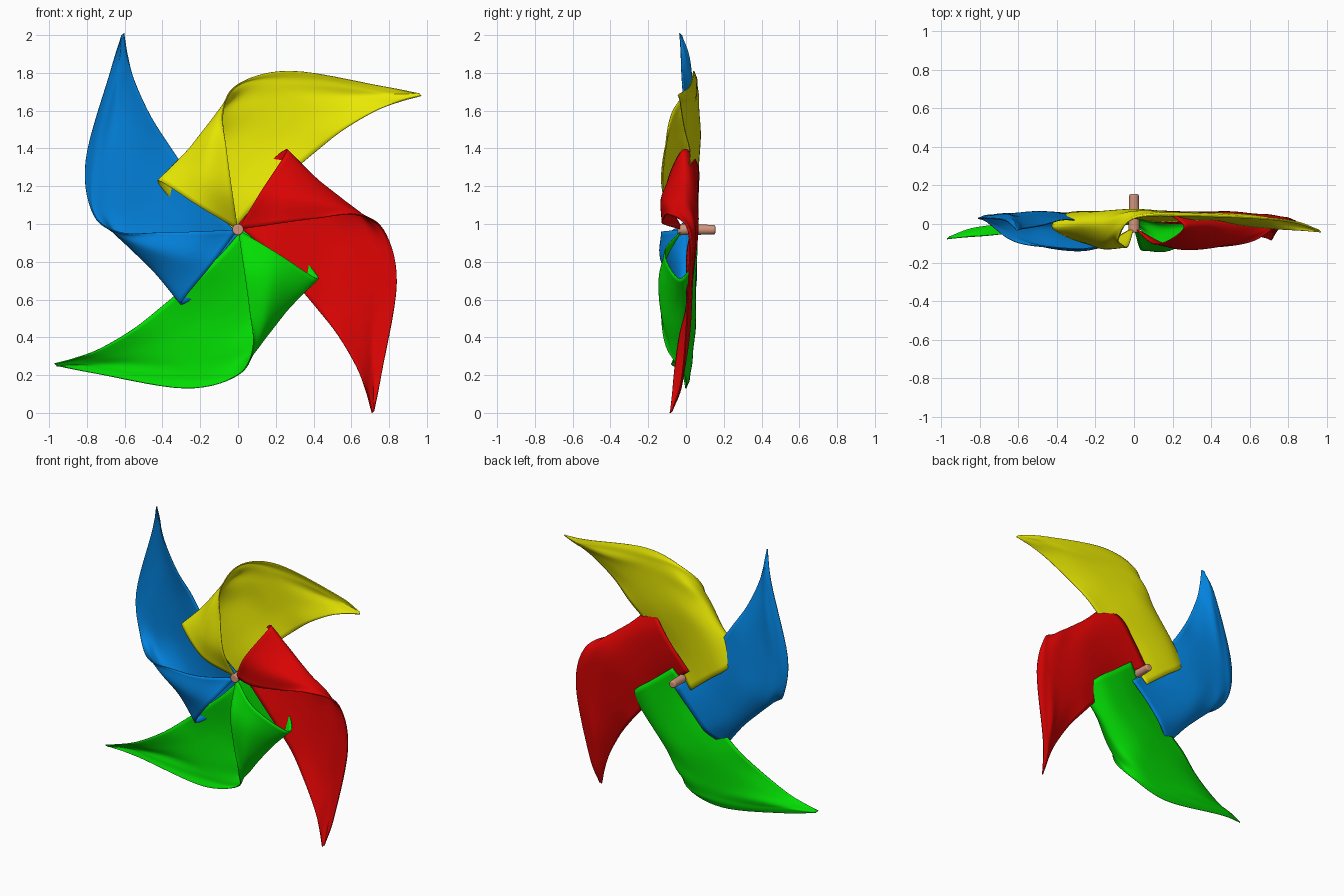
import bpy
import bmesh
from math import radians
from mathutils import Vector, Matrix

default_cube = bpy.data.objects.get("Cube")
if default_cube:
    bpy.data.objects.remove(default_cube, do_unlink=True)

HUB_HEIGHT = 0.97
TILT = 0.025


def make_material(name, colour):
    material = bpy.data.materials.new(name)
    material.use_nodes = True
    material.diffuse_color = (*colour, 1)
    shader = material.node_tree.nodes["Principled BSDF"]
    shader.inputs["Base Color"].default_value = (*colour, 1)
    shader.inputs["Roughness"].default_value = 0.6
    return material


def smooth_path(points, steps):
    """Sample a smooth curve that passes through every control point."""
    padded = [2 * points[0] - points[1], *points, 2 * points[-1] - points[-2]]
    result = []
    for before, start, end, after in zip(padded, padded[1:], padded[2:], padded[3:]):
        for step in range(steps):
            t = step / steps
            result.append(0.5 * (2 * start + (end - before) * t
                                 + (2 * before - 5 * start + 4 * end - after) * t ** 2
                                 + (3 * start - before - 3 * end + after) * t ** 3))
    result.append(points[-1])
    return result


def smooth_shade(obj, angle):
    bpy.ops.object.select_all(action="DESELECT")
    obj.select_set(True)
    bpy.context.view_layer.objects.active = obj
    bpy.ops.object.shade_smooth_by_angle(angle=radians(angle))


# Sections of one curled sail in hundredths (x, height, depth),
# running from the back edge round the fold to the front edge
sections = [
    [(-7, -6, 5), (-22, 6, 6), (-35, 16, 5), (-42, 26, -3), (-20, 12, -11), (0, 0, -2)],
    [(10, 14, 1), (-6, 25, 5), (-22, 36, 5), (-29, 39, -2), (-18, 29, -13), (-3, 20, -12)],
    [(29, 31, 1), (13, 42, 5), (-4, 52, 6), (-16, 55, 0), (-14, 50, -10), (-6, 42, -12)],
    [(42, 42, 1), (27, 53, 4), (10, 64, 5), (-3, 68, 4), (-8, 66, -3), (-8, 62, -9)],
    [(56, 53, -2), (46, 61, 2), (30, 70, 4), (15, 76, 4), (5, 78, 3), (0, 77, 1)],
    [(73, 63, -4), (66, 67, 0), (58, 71, 3), (48, 76, 3), (38, 80, 3), (28, 84, 2)],
    [(86, 68, -5), (85, 69, -3), (83, 71, -1), (81, 72, 0), (79, 74, 0), (76, 76, 0)],
    [(97, 71, -6), (97, 71, -6), (97, 71, -6), (96, 72, -5), (96, 72, -5), (96, 72, -5)],
]
rows = [smooth_path([Vector((x, d, z)) / 100 for x, z, d in row], 7) for row in sections]
columns = [smooth_path(list(column), 7) for column in zip(*rows)]


def make_sail(name, angle, material):
    bm = bmesh.new()
    grid = [[bm.verts.new(point) for point in column] for column in columns]
    for left, right in zip(grid, grid[1:]):
        for a, b, c, d in zip(left, right, right[1:], left[1:]):
            bm.faces.new((a, b, c, d))
    # Turn about the hub, then lean the wheel slightly backwards
    bmesh.ops.rotate(bm, verts=bm.verts, cent=(0, 0, 0),
                     matrix=Matrix.Rotation(radians(angle), 3, "Y"))
    for vert in bm.verts:
        vert.co.y += TILT * vert.co.z
        vert.co.z += HUB_HEIGHT
    bmesh.ops.recalc_face_normals(bm, faces=bm.faces)
    mesh = bpy.data.meshes.new(name)
    bm.to_mesh(mesh)
    bm.free()
    mesh.materials.append(material)
    sail = bpy.data.objects.new(name, mesh)
    bpy.context.collection.objects.link(sail)
    smooth_shade(sail, 60)
    paper = sail.modifiers.new("paper thickness", "SOLIDIFY")
    paper.thickness = 0.006
    paper.offset = 0


# Four sails around the hub
make_sail("yellow_sail", 0, make_material("yellow", (0.8, 0.8, 0.001)))
make_sail("red_sail", 90, make_material("red", (0.72, 0.001, 0.001)))
make_sail("green_sail", 180, make_material("green", (0.001, 0.72, 0.001)))
make_sail("blue_sail", -84, make_material("blue", (0.001, 0.23, 0.74)))

# Tapered pin through the centre
wood = make_material("tan wood", (0.65, 0.3, 0.2))
bpy.ops.mesh.primitive_cone_add(vertices=20, radius1=0.03, radius2=0.025, depth=0.2,
                                location=(0, 0.055, HUB_HEIGHT),
                                rotation=(radians(-90), 0, 0))
pin = bpy.context.object
pin.name = "hub_pin"
pin.data.materials.append(wood)
bevel = pin.modifiers.new("rounded ends", "BEVEL")
bevel.width = 0.008
bevel.segments = 3
bevel.limit_method = "ANGLE"
smooth_shade(pin, 40)
